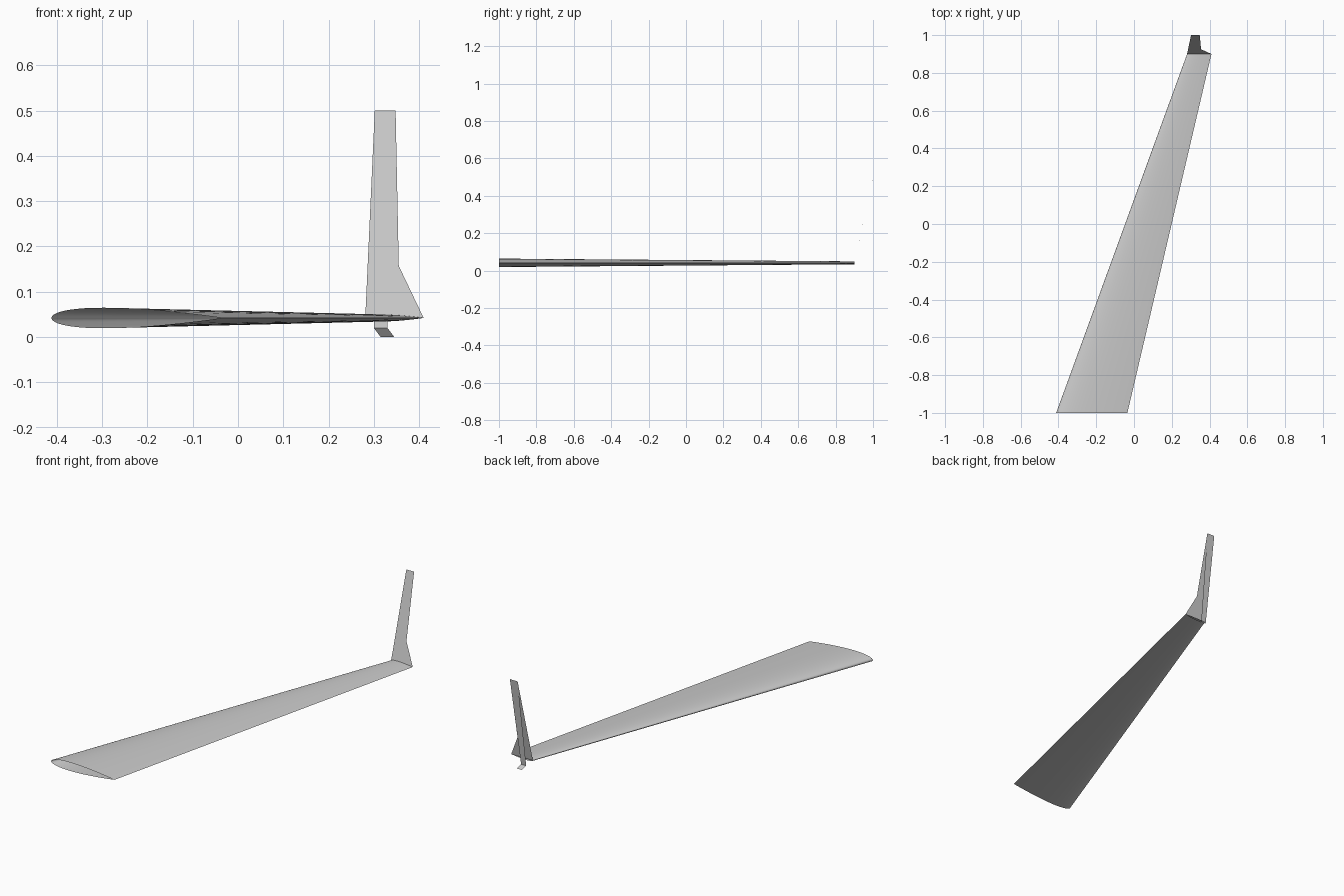
import bpy
import bmesh
import math

cube = bpy.data.objects.get("Cube")
if cube:
    bpy.data.objects.remove(cube, do_unlink=True)

grey = bpy.data.materials.new("light_grey")
grey.use_nodes = True
colour = (0.6, 0.6, 0.6, 1)
grey.diffuse_color = colour
grey.node_tree.nodes["Principled BSDF"].inputs["Base Color"].default_value = colour

MID_Z = 0.042      # height of the wing's chord plane
STEPS = 24         # points along each side of the airfoil


def finish(name, bm):
    mesh = bpy.data.meshes.new(name)
    bm.to_mesh(mesh)
    bm.free()
    mesh.materials.append(grey)
    obj = bpy.data.objects.new(name, mesh)
    bpy.context.collection.objects.link(obj)
    return obj


def airfoil(bm, lead, trail, y):
    """Closed symmetric section, 12% thick, from trailing edge over the top."""
    chord = trail - lead
    ring = []
    for i in range(2 * STEPS):
        angle = math.pi * i / STEPS
        t = (1 + math.cos(angle)) / 2
        half = 0.6 * (0.2969 * math.sqrt(t) - 0.126 * t - 0.3516 * t**2
                      + 0.2843 * t**3 - 0.1036 * t**4)
        side = 1 if i <= STEPS else -1
        ring.append(bm.verts.new((lead + chord * t, y, MID_Z + side * chord * half)))
    return ring


def sheet(name, points):
    bm = bmesh.new()
    bm.faces.new([bm.verts.new(p) for p in points])
    return finish(name, bm)


# Tapered, swept wing skin, open at both ends
bm = bmesh.new()
root = airfoil(bm, -0.412, -0.035, -1.0)
tip = airfoil(bm, 0.281, 0.41, 0.9)
for i in range(len(root)):
    j = (i + 1) % len(root)
    bm.faces.new((root[i], tip[i], tip[j], root[j]))
bmesh.ops.recalc_face_normals(bm, faces=bm.faces)
wing = finish("wing_skin", bm)
bpy.ops.object.select_all(action="DESELECT")
wing.select_set(True)
bpy.context.view_layer.objects.active = wing
bpy.ops.object.shade_smooth_by_angle(angle=math.radians(40))

# Upright winglet with a wide foot at its trailing edge
sheet("winglet_inner", [(0.281, 0.9, MID_Z), (0.41, 0.9, MID_Z), (0.355, 0.925, 0.157),
                        (0.348, 1.0, 0.5), (0.302, 1.0, 0.5)])

# Outer blade that hangs from the winglet's top edge
sheet("winglet_outer", [(0.33, 0.93, 0.02), (0.3, 0.93, 0.02),
                        (0.302, 1.0, 0.5), (0.348, 1.0, 0.5)])

# Small fin kicked outward below the blade
sheet("lower_fin", [(0.3, 0.93, 0.02), (0.33, 0.93, 0.02),
                    (0.345, 0.947, 0.0), (0.315, 0.947, 0.0)])
